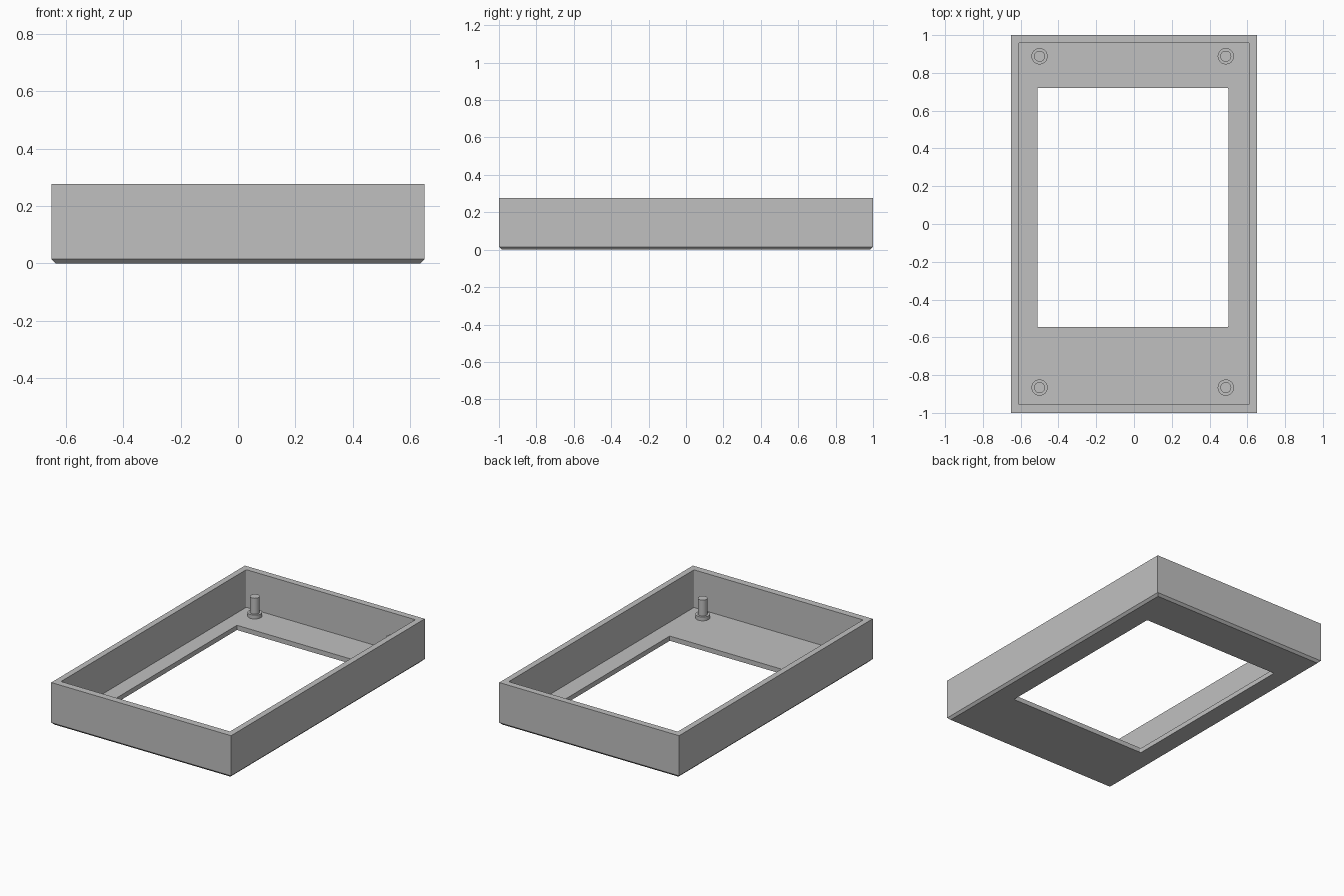
import bpy
import bmesh
from math import pi, cos, sin

cube = bpy.data.objects.get("Cube")
if cube:
    bpy.data.objects.remove(cube)

grey = bpy.data.materials.new("light_grey_plastic")
grey.use_nodes = True
colour = (0.527, 0.527, 0.527, 1)
grey.diffuse_color = colour
grey.node_tree.nodes["Principled BSDF"].inputs["Base Color"].default_value = colour

FLOOR, TOP, CHAMFER = 0.031, 0.277, 0.015


def rounded_rect(x0, x1, y0, y1, r=0.0, steps=3):
    """Counter-clockwise corner points; r = 0 gives square corners."""
    corners = [(x1 - r, y1 - r), (x0 + r, y1 - r), (x0 + r, y0 + r), (x1 - r, y0 + r)]
    points = []
    for i, (cx, cy) in enumerate(corners):
        for s in range(steps + 1):
            a = (i + s / steps) * pi / 2
            points.append((cx + r * cos(a), cy + r * sin(a)))
    return points


def add_object(name, bm):
    bmesh.ops.recalc_face_normals(bm, faces=bm.faces[:])
    mesh = bpy.data.meshes.new(name)
    bm.to_mesh(mesh)
    bm.free()
    mesh.materials.append(grey)
    obj = bpy.data.objects.new(name, mesh)
    bpy.context.collection.objects.link(obj)
    return obj


# Open tray: a closed loop of outlines, chamfer -> wall -> rim -> floor -> window
c = CHAMFER
base = rounded_rect(-0.65 + c, 0.65 - c, -1 + c, 1 - c)
outer = rounded_rect(-0.65, 0.65, -1, 1)
cavity = rounded_rect(-0.611, 0.611, -0.955, 0.958, 0.006)
window = rounded_rect(-0.512, 0.499, -0.545, 0.72, 0.005)
sections = [(base, 0), (outer, c), (outer, TOP), (cavity, TOP),
            (cavity, FLOOR), (window, FLOOR), (window, 0)]
bm = bmesh.new()
rings = [[bm.verts.new((x, y, z)) for x, y in pts] for pts, z in sections]
for a, b in zip(rings, rings[1:] + rings[:1]):
    for i in range(len(a)):
        j = (i + 1) % len(a)
        bm.faces.new((a[i], a[j], b[j], b[i]))
bmesh.ops.remove_doubles(bm, verts=bm.verts[:], dist=0.0001)
add_object("bezel_tray", bm)


# Stepped mounting pegs, one near each corner of the floor
def peg(name, x, y):
    profile = [(0.043, FLOOR), (0.043, 0.056), (0.029, 0.056), (0.029, 0.16)]
    n = 32
    bm = bmesh.new()
    rings = [[bm.verts.new((x + r * cos(2 * pi * i / n), y + r * sin(2 * pi * i / n), z))
              for i in range(n)] for r, z in profile]
    for a, b in zip(rings, rings[1:]):
        for i in range(n):
            j = (i + 1) % n
            bm.faces.new((a[i], a[j], b[j], b[i]))
    bm.faces.new(rings[0])
    bm.faces.new(rings[-1])
    obj = add_object(name, bm)
    bpy.ops.object.select_all(action="DESELECT")
    obj.select_set(True)
    bpy.context.view_layer.objects.active = obj
    bpy.ops.object.shade_smooth_by_angle(angle=pi / 6)


for side, x in (("right", -0.5), ("left", 0.486)):
    for end, y in (("front", -0.866), ("back", 0.888)):
        peg(f"{end}_{side}_peg", x, y)
